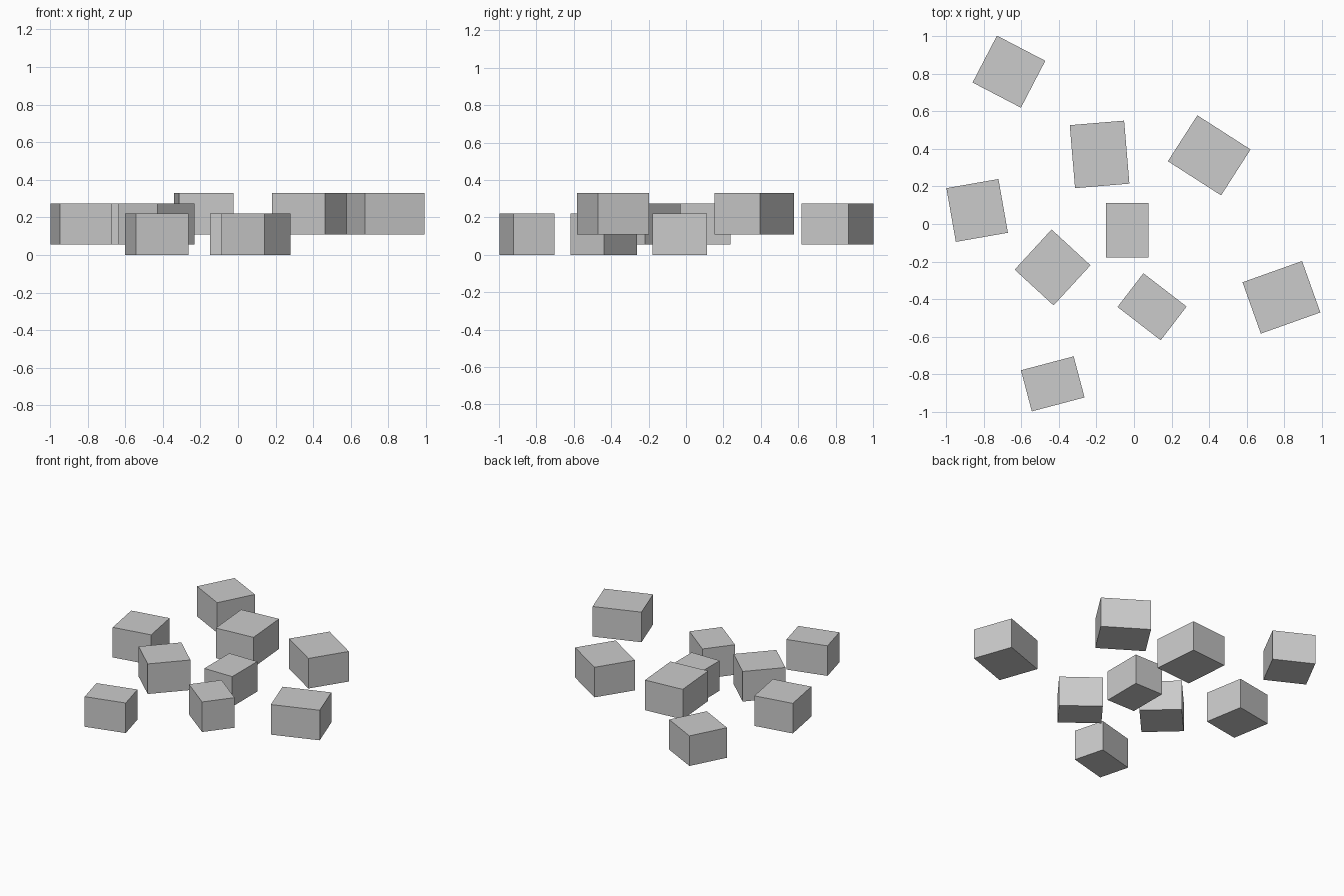
import bpy
from math import radians

cube = bpy.data.objects.get("Cube")
if cube:
    bpy.data.objects.remove(cube, do_unlink=True)

GREY = (0.6, 0.6, 0.6, 1.0)
grey = bpy.data.materials.new("plain grey")
grey.use_nodes = True
grey.diffuse_color = GREY
grey.node_tree.nodes["Principled BSDF"].inputs["Base Color"].default_value = GREY

HEIGHT = 0.22
DEPTH = 0.29

# Three block sizes: width, height of the underside, and (x, y, turn) for each copy
BLOCKS = {
    "small_low_block": (0.226, 0.0, [(-0.035, -0.033, 0), (0.096, -0.44, 52.4), (-0.432, -0.85, 104.8)]),
    "medium_middle_block": (0.281, 0.055, [(-0.433, -0.231, -42.6), (-0.834, 0.072, 10), (-0.665, 0.81, 62.5)]),
    "large_high_block": (0.336, 0.11, [(-0.183, 0.37, -85.2), (0.4, 0.365, -32.7), (0.784, -0.39, 19.6)]),
}


def add_block(name, width, bottom, x, y, turn):
    bpy.ops.mesh.primitive_cube_add(
        size=1, location=(x, y, bottom + HEIGHT / 2), rotation=(0, 0, radians(turn)))
    block = bpy.context.object
    block.name = name
    block.scale = (width, DEPTH, HEIGHT)
    bpy.ops.object.transform_apply(location=False, rotation=False, scale=True)
    block.data.materials.append(grey)


# Scattered blocks
for name, (width, bottom, places) in BLOCKS.items():
    for i, (x, y, turn) in enumerate(places, 1):
        add_block(f"{name}_{i}", width, bottom, x, y, turn)
